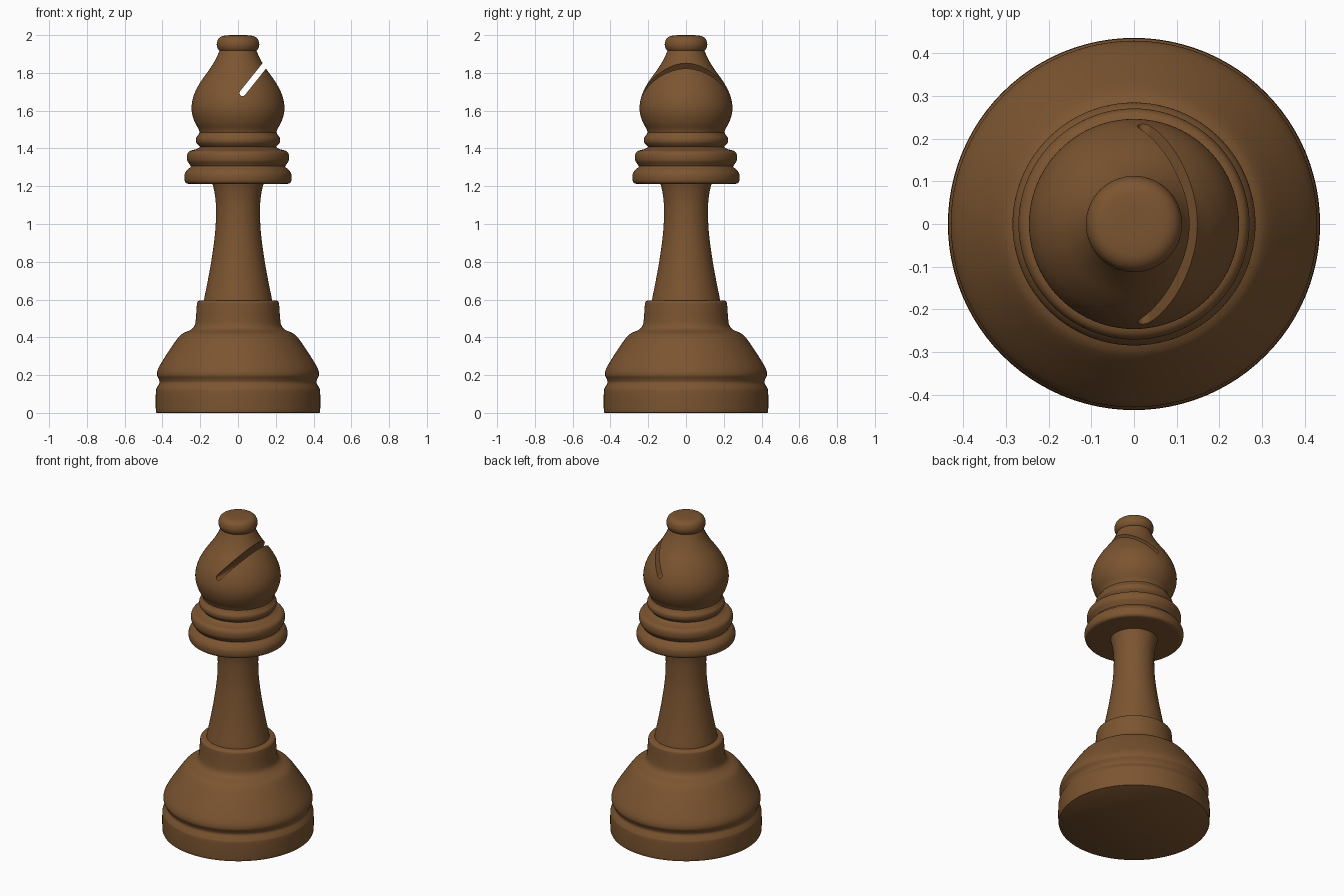
import bpy, bmesh, math
from mathutils import Vector, Matrix

cube = bpy.data.objects.get("Cube")
if cube:
    bpy.data.objects.remove(cube, do_unlink=True)

wood = bpy.data.materials.new("brown wood")
wood.use_nodes = True
wood.diffuse_color = (0.2, 0.09, 0.03, 1)
wood.node_tree.nodes["Principled BSDF"].inputs["Base Color"].default_value = wood.diffuse_color

SEGMENTS = 96


def smooth_curve(points, steps=5):
    """Catmull-Rom curve through (radius, height) points."""
    p = [Vector(q) for q in points]
    p = [2 * p[0] - p[1]] + p + [2 * p[-1] - p[-2]]
    out = []
    for a, b, c, d in zip(p, p[1:], p[2:], p[3:]):
        for i in range(steps):
            t = i / steps
            out.append(0.5 * (2 * b + (c - a) * t + (2 * a - 5 * b + 4 * c - d) * t ** 2
                              + (3 * b - a - 3 * c + d) * t ** 3))
    return out + [p[-2]]


def finish(obj):
    bpy.ops.object.select_all(action="DESELECT")
    obj.select_set(True)
    bpy.context.view_layer.objects.active = obj
    bpy.ops.object.shade_smooth_by_angle(angle=math.radians(40))


def add_object(name, bm):
    bmesh.ops.recalc_face_normals(bm, faces=bm.faces)
    mesh = bpy.data.meshes.new(name)
    bm.to_mesh(mesh)
    bm.free()
    mesh.materials.append(wood)
    obj = bpy.data.objects.new(name, mesh)
    bpy.context.collection.objects.link(obj)
    return obj


def lathe(name, points):
    """Turn a smooth profile about z and close both ends with flat caps."""
    bm = bmesh.new()
    rings = []
    for r, z in smooth_curve(points):
        rings.append([bm.verts.new((r * math.cos(a), r * math.sin(a), z))
                      for a in (math.tau * i / SEGMENTS for i in range(SEGMENTS))])
    for low, high in zip(rings, rings[1:]):
        for i in range(SEGMENTS):
            j = (i + 1) % SEGMENTS
            bm.faces.new((low[i], low[j], high[j], high[i]))
    bm.faces.new(rings[0][::-1])
    bm.faces.new(rings[-1])
    obj = add_object(name, bm)
    finish(obj)
    return obj


# Wide foot with its groove and shoulder
lathe("base", [(0.428, 0), (0.435, 0.012), (0.435, 0.11), (0.428, 0.135), (0.415, 0.16),
               (0.42, 0.18), (0.429, 0.2), (0.424, 0.23), (0.40, 0.275), (0.35, 0.352),
               (0.314, 0.402), (0.29, 0.422), (0.25, 0.44), (0.23, 0.462), (0.223, 0.5),
               (0.218, 0.57), (0.214, 0.588), (0.203, 0.595)])

# Flared stem
lathe("stem", [(0.182, 0.58), (0.178, 0.61), (0.16, 0.7), (0.142, 0.8), (0.126, 0.91),
               (0.118, 1.0), (0.117, 1.1), (0.125, 1.17), (0.137, 1.22)])

# Stacked collar rings
lathe("lower_collar", [(0.25, 1.212), (0.272, 1.215), (0.283, 1.23), (0.283, 1.262),
                       (0.27, 1.285), (0.253, 1.3), (0.245, 1.315)])
lathe("upper_collar", [(0.245, 1.3), (0.257, 1.317), (0.269, 1.338), (0.269, 1.368),
                       (0.256, 1.386), (0.225, 1.395), (0.205, 1.405), (0.198, 1.42)])
lathe("neck_ring", [(0.198, 1.405), (0.213, 1.42), (0.222, 1.435), (0.222, 1.455),
                    (0.21, 1.472), (0.202, 1.487)])

# Rounded head
head = lathe("head", [(0.198, 1.47), (0.208, 1.5), (0.227, 1.535), (0.241, 1.575),
                      (0.246, 1.615), (0.24, 1.66), (0.222, 1.71), (0.19, 1.765),
                      (0.15, 1.82), (0.122, 1.865), (0.103, 1.905), (0.094, 1.93)])

# Slanted slot with a rounded bottom, cut through the head from front to back
bm = bmesh.new()
half, length = 0.016, 0.4
outline = [(half * math.cos(a), half * math.sin(a))
           for a in (math.pi + math.pi * i / 10 for i in range(11))]
outline += [(half, length), (-half, length)]
face = bm.faces.new([bm.verts.new((x, -0.5, z)) for x, z in outline])
new = bmesh.ops.extrude_face_region(bm, geom=[face])["geom"]
bmesh.ops.translate(bm, vec=(0, 1, 0), verts=[v for v in new if isinstance(v, bmesh.types.BMVert)])
tilt = Matrix.Translation((0.024, 0, 1.693)) @ Matrix.Rotation(math.atan2(0.116, 0.145), 4, "Y")
bmesh.ops.transform(bm, matrix=tilt, verts=bm.verts)
cutter = add_object("slot_cutter", bm)
cutter.hide_render = True
cutter.hide_set(True)

slot = head.modifiers.new("slot", "BOOLEAN")
slot.operation = "DIFFERENCE"
slot.solver = "EXACT"
slot.object = cutter
bpy.context.view_layer.objects.active = head
bpy.ops.object.modifier_apply(modifier=slot.name)
bpy.data.objects.remove(cutter, do_unlink=True)
finish(head)

# Button on top
lathe("finial", [(0.09, 1.914), (0.102, 1.92), (0.111, 1.938), (0.112, 1.958), (0.104, 1.98),
                 (0.085, 1.994), (0.055, 1.999), (0.02, 2.0), (0.001, 2.0)])
